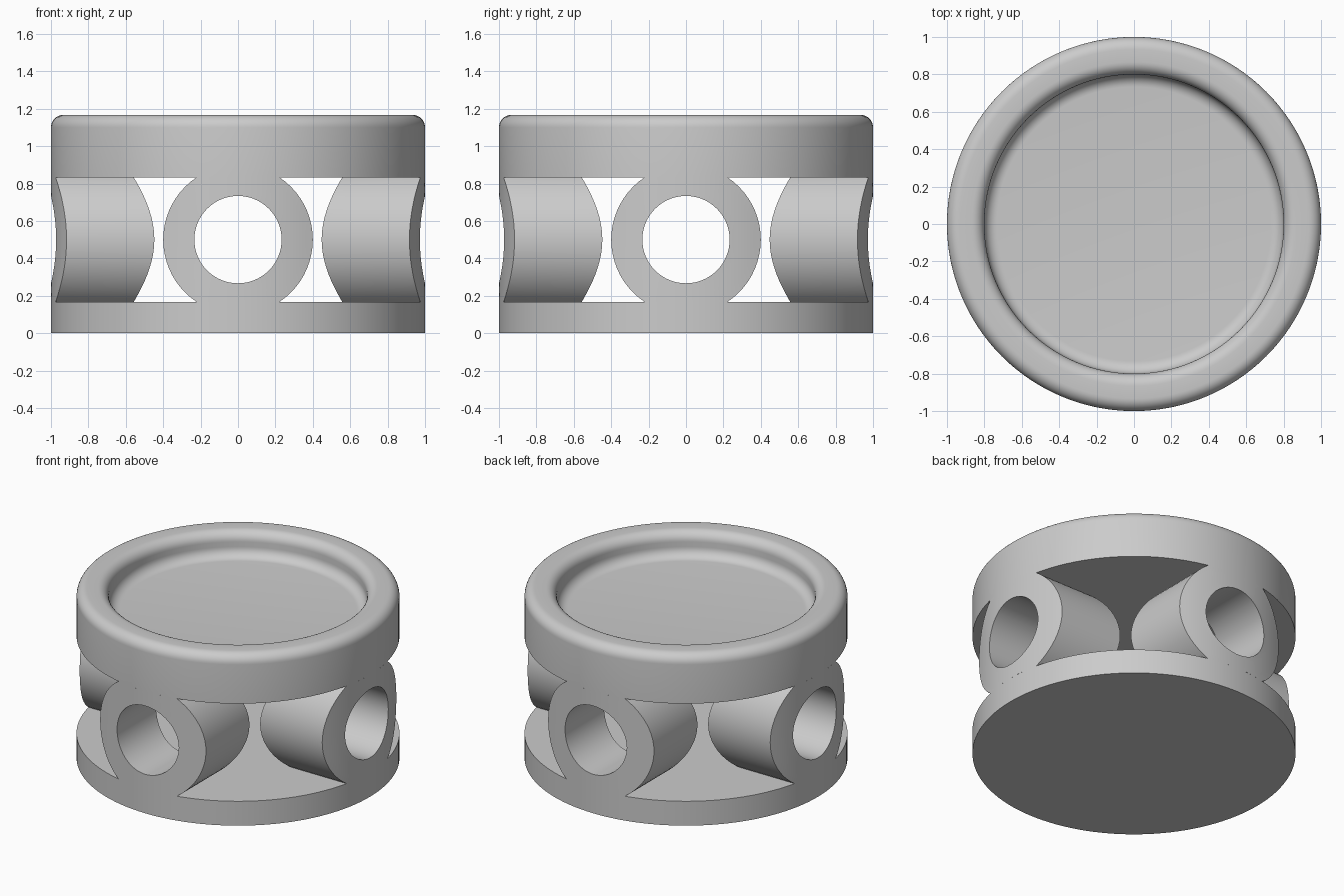
import bpy, bmesh, math
from mathutils import Matrix, Vector

cube = bpy.data.objects.get("Cube")
if cube:
    bpy.data.objects.remove(cube, do_unlink=True)

# Single plain grey
grey = bpy.data.materials.new("light_grey")
grey.use_nodes = True
colour = (0.6, 0.6, 0.6, 1)
grey.diffuse_color = colour
grey.node_tree.nodes["Principled BSDF"].inputs["Base Color"].default_value = colour

UNIT = 1 / 30              # all sizes follow this step
BASE_TOP, LID_BOTTOM, TOP = 5 * UNIT, 25 * UNIT, 35 * UNIT
MID = (BASE_TOP + LID_BOTTOM) / 2
HALF = (LID_BOTTOM - BASE_TOP) / 2
TUBE_R, HOLE_R, CORE_R = 0.4, 7 * UNIT, 0.6
FILLET = 2 * UNIT


def finish(name, bm):
    bmesh.ops.remove_doubles(bm, verts=bm.verts, dist=1e-5)
    bmesh.ops.recalc_face_normals(bm, faces=bm.faces)
    mesh = bpy.data.meshes.new(name)
    bm.to_mesh(mesh)
    bm.free()
    mesh.materials.append(grey)
    obj = bpy.data.objects.new(name, mesh)
    bpy.context.collection.objects.link(obj)
    bpy.ops.object.select_all(action='DESELECT')
    obj.select_set(True)
    bpy.context.view_layer.objects.active = obj
    bpy.ops.object.shade_smooth_by_angle(angle=math.radians(30))
    return obj


def lathe(name, profile, steps=128):
    bm = bmesh.new()
    verts = [bm.verts.new((r, 0, z)) for r, z in profile]
    edges = [bm.edges.new(pair) for pair in zip(verts, verts[1:])]
    bmesh.ops.spin(bm, geom=verts + edges, cent=(0, 0, 0), axis=(0, 0, 1),
                   angle=math.tau, steps=steps)
    return finish(name, bm)


def arc(cx, cz, start, end, steps=8):
    angles = [math.radians(start + (end - start) * i / steps) for i in range(steps + 1)]
    return [(cx + FILLET * math.cos(a), cz + FILLET * math.sin(a)) for a in angles]


# Flat base disc
lathe("base_disc", [(0, 0), (1, 0), (1, BASE_TOP), (0, BASE_TOP)])

# Lid with a rounded rim and a shallow recess
recess_r, recess_z = 0.8, TOP - 5 * UNIT
lathe("recessed_lid",
      [(0, LID_BOTTOM), (1, LID_BOTTOM)]
      + arc(1 - FILLET, TOP - FILLET, 0, 90)
      + arc(recess_r + FILLET, TOP - FILLET, 90, 180)
      + arc(recess_r - FILLET, recess_z + FILLET, 0, -90)
      + [(0, recess_z)])


def tube_angles(steps=20):
    # Corners where the tube is trimmed flat against the discs
    c = math.asin(HALF / TUBE_R)
    stops = [-c, c, math.pi - c, math.pi + c, math.tau - c]
    return [a + (b - a) * i / steps
            for a, b in zip(stops, stops[1:]) for i in range(steps)]


def tube(name, turn):
    # Radial tube, its ends following the outer wall and the open core
    bm = bmesh.new()
    layers = 4
    rings = []

    def ring(end_r, mix):
        loop = []
        for t in tube_angles():
            s = abs(math.sin(t))
            outer = min(TUBE_R, HALF / s) if s > 1e-6 else TUBE_R
            r = HOLE_R + (outer - HOLE_R) * mix
            u = r * math.cos(t)
            loop.append(bm.verts.new((math.sqrt(end_r ** 2 - u * u), u,
                                      MID + r * math.sin(t))))
        return loop

    for i in range(layers + 1):
        rings.append(ring(1, i / layers))
    for i in range(layers, -1, -1):
        rings.append(ring(CORE_R, i / layers))
    for a, b in zip(rings, rings[1:] + rings[:1]):
        for i in range(len(a)):
            j = (i + 1) % len(a)
            bm.faces.new((a[i], a[j], b[j], b[i]))
    bmesh.ops.rotate(bm, verts=bm.verts, cent=Vector(),
                     matrix=Matrix.Rotation(turn, 3, 'Z'))
    finish(name, bm)


# Four tubes around the open core
for k, side in enumerate(("left", "back", "right", "front")):
    tube(side + "_tube", k * math.pi / 2)
